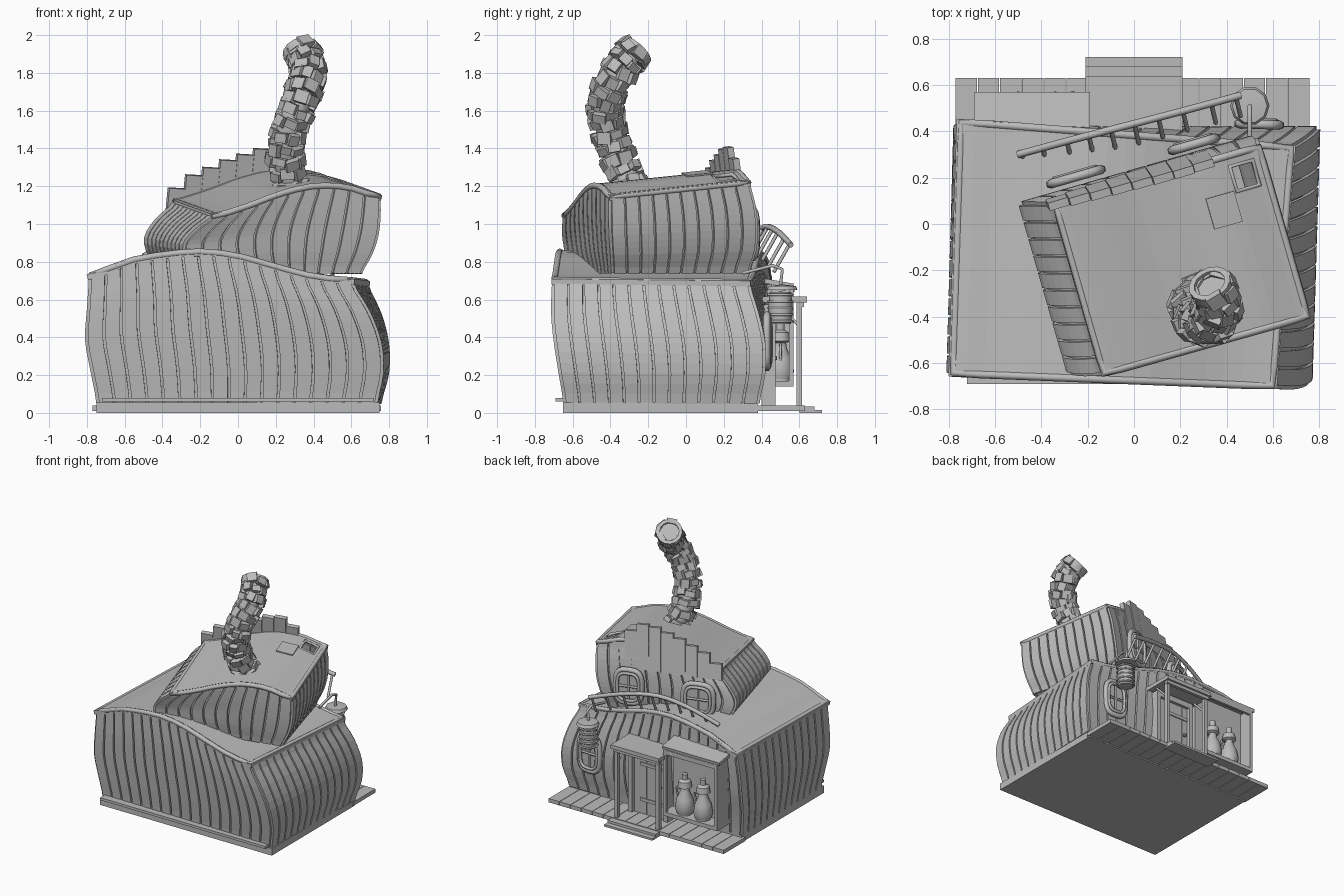
import bpy, bmesh, math, random
from math import sin, cos, pi, radians
from mathutils import Vector, Matrix

random.seed(4)
if "Cube" in bpy.data.objects:
    bpy.data.objects.remove(bpy.data.objects["Cube"])

grey = bpy.data.materials.new("plain_grey")
grey.use_nodes = True
grey.diffuse_color = (0.5, 0.5, 0.5, 1)
grey.node_tree.nodes["Principled BSDF"].inputs["Base Color"].default_value = grey.diffuse_color


# --- helpers -------------------------------------------------------------
def finish(name, bm, thick=0):
    mesh = bpy.data.meshes.new(name)
    bmesh.ops.recalc_face_normals(bm, faces=bm.faces)
    bm.to_mesh(mesh)
    bm.free()
    mesh.materials.append(grey)
    ob = bpy.data.objects.new(name, mesh)
    bpy.context.collection.objects.link(ob)
    if thick:
        mod = ob.modifiers.new("thickness", 'SOLIDIFY')
        mod.thickness, mod.offset = thick, 0
    return ob


def add_box(bm, matrix, size):
    bmesh.ops.create_cube(bm, size=1, matrix=matrix @ Matrix.Diagonal((*size, 1)))


def box(name, lo, hi, turn=Matrix()):
    lo, hi = Vector(lo), Vector(hi)
    bm = bmesh.new()
    add_box(bm, Matrix.Translation((lo + hi) / 2) @ turn, hi - lo)
    return finish(name, bm)


def spline(vals, t):
    """Smooth curve through evenly spaced values (numbers or vectors)."""
    n = len(vals) - 1
    i = max(0, min(int(t * n), n - 1))
    f = t * n - i
    a, b, c, d = vals[max(i - 1, 0)], vals[i], vals[i + 1], vals[min(i + 2, n)]
    return b + (c - a) * (f / 2) + (a * 2 - b * 5 + c * 4 - d) * (f * f / 2) + (b * 3 - a - c * 3 + d) * (f ** 3 / 2)


def add_sheet(bm, fn, a0, a1, b0, b1, na, nb, hole=()):
    rows = [[bm.verts.new(fn(a0 + (a1 - a0) * i / na, b0 + (b1 - b0) * j / nb))
             for j in range(nb + 1)] for i in range(na + 1)]
    for i in range(na):
        for j in range(nb):
            if (i, j) not in hole:
                bm.faces.new((rows[i][j], rows[i + 1][j], rows[i + 1][j + 1], rows[i][j + 1]))


def tube(name, pts, r, closed=False, res=1):
    cu = bpy.data.curves.new(name, 'CURVE')
    cu.dimensions, cu.bevel_depth, cu.bevel_resolution, cu.use_fill_caps = '3D', r, res, True
    sp = cu.splines.new('POLY')
    sp.points.add(len(pts) - 1)
    for p, q in zip(sp.points, pts):
        p.co = (*q, 1)
    sp.use_cyclic_u = closed
    cu.materials.append(grey)
    ob = bpy.data.objects.new(name, cu)
    bpy.context.collection.objects.link(ob)
    return ob


def lathe(name, profile, loc, n=16):
    def spin(a, b):
        r, z = profile[round(b)]
        return Vector((r * cos(a), r * sin(a), z)) + Vector(loc)
    bm = bmesh.new()
    add_sheet(bm, spin, 0, 2 * pi, 0, len(profile) - 1, n, len(profile) - 1)
    bmesh.ops.remove_doubles(bm, verts=bm.verts, dist=0.0005)
    ob = finish(name, bm)
    for p in ob.data.polygons:
        p.use_smooth = True
    ob.data.set_sharp_from_angle(angle=radians(40))
    return ob


def mix(a, b, t):
    return a + (b - a) * t


# --- crooked storeys -----------------------------------------------------
def storey(name, shape, heights, rise, floor, place, across, deep, hole=()):
    def at(u, v, w):
        lf, lb, rf, rb, fl, fr, bl, br = [spline(c, w) for c in shape]
        x = mix(mix(lf, lb, v), mix(rf, rb, v), u)
        y = mix(mix(fl, fr, u), mix(bl, br, u), v)
        return place @ Vector((x, y, mix(floor, spline(heights, u) + rise * v, w)))

    walls = {"front": (lambda s, w, e: at(s, e, w), across), "back": (lambda s, w, e: at(s, 1 - e, w), across),
             "left": (lambda s, w, e: at(1 - e, s, w), deep), "right": (lambda s, w, e: at(e, s, w), deep)}
    for side, (fn, count) in walls.items():
        bm = bmesh.new()
        for i in range(count):
            gap = 0.006 / (count * 0.085)
            add_sheet(bm, lambda s, w: fn(s, w, 0), i / count + gap, (i + 1) / count - gap, 0, 1, 1, 12)
        finish(f"{name}_{side}_planks", bm, 0.02)
        bm = bmesh.new()
        add_sheet(bm, lambda s, w: fn(s, w, 0.014), 0.014, 0.986, 0, 1, 14, 12)
        finish(f"{name}_{side}_core", bm, 0.004)
    bm = bmesh.new()
    add_sheet(bm, lambda u, v: at(u, v, 1), -0.012, 1.012, -0.012, 1.012, 18, 14, hole)
    finish(name + "_roof", bm, 0.03)
    # raised rim round the roof
    ring = [(i / 12, 0) for i in range(12)] + [(1, i / 12) for i in range(12)]
    ring += [(1 - u, 1 - v) for u, v in ring]
    tube(name + "_roof_rim", [at(u, v, 1.01) for u, v in ring], 0.018, True)
    return at


lower = [(-.74, -.77, -.80, -.79, -.78), (-.74, -.76, -.77, -.765, -.745),
         (.73, .76, .75, .69, .60), (.75, .79, .79, .75, .68),
         (-.62, -.635, -.645, -.65, -.645), (-.64, -.665, -.69, -.705, -.70),
         (.37, .39, .42, .435, .44), (.38, .41, .41, .375, .33)]
storey("lower", lower, (.72, .795, .83, .845, .82, .765, .715, .695), -0.01, 0.05, Matrix(), 17, 13)

left, right, back = (-.48, -.57, -.595, -.54, -.45), (.37, .42, .45, .46, .46), (.40, .425, .425, .41, .38)
front_left, front_right = (-.30, -.32, -.33, -.355, -.375), (-.34, -.36, -.375, -.38, -.38)
turn = Matrix.Rotation(radians(16), 4, 'Z')
place = Matrix.Translation((0.2, -0.16, 0)) @ turn
hatch = [(i, j) for i in (15, 16) for j in (11, 12)]
upper_at = storey("upper", [left, left, right, right, front_left, front_right, back, back],
                  (1.04, 1.09, 1.155, 1.195, 1.19, 1.14), 0.075, 0.74, place, 11, 10, hatch)
box("foundation", (-.75, -.65, 0), (.75, .38, .055))
box("front_sill", (-.72, -.69, .06), (.72, -.6, .08))

# stepped boards standing along the upper back edge
bm = bmesh.new()
for i, top in enumerate((1.19, 1.26, 1.30, 1.34, 1.37, 1.40, 1.41, 1.35, 1.26)):
    m = place @ Matrix.Translation((-.44 + 0.092 * i, .39, (top + 1.07) / 2)) @ Matrix.Rotation(radians(9), 4, 'X')
    add_box(bm, m @ Matrix.Rotation(radians(3), 4, 'Y'), (0.089, 0.035, top - 1.07))
finish("stepped_boards", bm)

# roof hatch rim and patch
tube("roof_hatch_rim", [upper_at(u, v, 1.02) for u, v in ((.842, .793), (.955, .793), (.955, .94), (.842, .94))], 0.012, True)
bm = bmesh.new()
bm.faces.new([bm.verts.new(upper_at(u, v, 1.045)) for u, v in ((.69, .62), (.83, .62), (.83, .8), (.69, .8))])
finish("roof_patch", bm, 0.008)

# --- chimney -------------------------------------------------------------
path = [Vector(p) for p in ((.315, -.27, 1.12), (.255, -.34, 1.31), (.27, -.41, 1.5),
                            (.335, -.42, 1.67), (.37, -.35, 1.82), (.325, -.255, 1.925))]


def frame(t):
    ahead = (spline(path, t + 0.01) - spline(path, t - 0.01)).normalized()
    return Matrix.Translation(spline(path, t)) @ Vector((0, 0, 1)).rotation_difference(ahead).to_matrix().to_4x4()


tube("chimney_core", [spline(path, i / 24) for i in range(24)], 0.068, res=3)
bm = bmesh.new()
for k in range(14):
    for j in range(8):
        m = frame((k + 0.5) / 14.6) @ Matrix.Rotation((j + k % 2 / 2) * pi / 4, 4, 'Z')
        m = m @ Matrix.Translation((0.069 + random.uniform(0, 0.018), 0, random.uniform(-.012, .012)))
        m = m @ Matrix.Rotation(random.uniform(-.2, .2), 4, 'X') @ Matrix.Rotation(random.uniform(-.2, .2), 4, 'Y')
        add_box(bm, m, (0.035, random.uniform(.05, .075), random.uniform(.04, .07)))
finish("chimney_bricks", bm)
cap = lathe("chimney_cap", [(.07, -.05), (.095, -.05), (.095, 0), (.07, 0), (.07, -.05)], (0, 0, 0), 14)
cap.matrix_world = frame(0.995)


# --- windows -------------------------------------------------------------
def window(name, loc, angle, w, h):
    m = Matrix.Translation(loc) @ Matrix.Rotation(angle, 4, 'Z')

    def loop(k, y):
        pts = []
        for i in range(20):
            c, s = cos(i * pi / 10), sin(i * pi / 10)
            pts.append(m @ Vector((math.copysign(abs(c) ** 0.6, c) * w * k, y, math.copysign(abs(s) ** 0.6, s) * h * k)))
        return pts
    tube(name + "_frame", loop(1, 0.02), 0.02, True)
    tube(name + "_inner_frame", loop(0.82, 0.035), 0.012, True)
    bm = bmesh.new()
    bm.faces.new([bm.verts.new(p) for p in loop(0.95, 0.01)])
    finish(name + "_pane", bm, 0.008)
    for a, b in (((-w, 0), (w, 0)), ((0, -h), (0, h))):
        tube(name + "_bar", [m @ Vector((a[0] * .85, .025, a[1] * .85)), m @ Vector((b[0] * .85, .025, b[1] * .85))], 0.009)


window("upper_window_a", (.265, .325, .95), radians(16), .1, .13)
window("upper_window_b", (-.245, .185, .93), radians(16), .115, .12)
window("lower_window", (.54, .41, .38), radians(-2), .09, .14)

# --- balcony railing -----------------------------------------------------
ends = [Vector(p) for p in ((.46, .555, .89), (.2, .485, .96), (-.05, .42, .985), (-.28, .36, .93), (-.5, .30, .83))]
tube("handrail", [spline(ends, i / 14) for i in range(15)], 0.016)
for i in range(10):
    p = spline(ends, (i + 0.3) / 9.6)
    tube("baluster", [p, p - Vector((-.02, .085, .15))], 0.01)

# --- porch ---------------------------------------------------------------
for i in range(16):
    x = -.77 + i * 0.0957
    box("deck_plank", (x, .36, .01), (x + .092, .63, .04))
box("porch_step_low", (-.21, .6, 0), (.21, .72, .016))
box("porch_step_high", (-.21, .6, .016), (.21, .68, .035))
box("porch_roof", (-.21, .38, .585), (.21, .64, .615))
box("porch_roof_fascia", (-.2, .6, .56), (.2, .625, .585))
for s in (-1, 1):
    box("porch_post", (s * .18 - .014, .585, .04), (s * .18 + .014, .615, .585))
    tube("porch_brace", [(s * .18, .6, .46), (s * .18, .48, .58)], 0.009)
    box("door_jamb", (s * .155 - .018, .4, .04), (s * .155 + .018, .475, .56))
box("door_lintel", (-.17, .4, .53), (.17, .475, .575))
for i in range(5):
    box("door_plank", (-.135 + i * .054, .42, .04), (-.083 + i * .054, .452, .53))
for z in (.14, .42):
    box("door_strap", (-.13, .45, z), (.08, .46, z + .025))
lathe("door_knob", [(0, -.015), (.014, -.008), (.014, .008), (0, .015)], (-.1, .468, .29), 8)

# --- display bay with jugs -------------------------------------------------
tilt = Matrix.Rotation(radians(-10), 4, 'X')
box("bay_roof", (-.69, .39, .675), (-.19, .57, .7), tilt)
box("bay_floor", (-.67, .39, .14), (-.2, .57, .17))
box("bay_back", (-.66, .43, .14), (-.21, .455, .68))
box("bay_side", (-.67, .42, .14), (-.65, .545, .67))
for x in (-.67, -.225):
    box("bay_post", (x, .545, .14), (x + .025, .57, .665))
box("bay_header", (-.67, .55, .625), (-.2, .57, .66))
tube("bay_brace", [(-.23, .45, .62), (-.27, .57, .65)], 0.012)
jug = [(0, 0), (.06, 0), (.072, .04), (.06, .11), (.035, .16), (.03, .19), (.052, .2), (.045, .245),
       (.022, .26), (.022, .3), (0, .3)]
for x in (-.34, -.5):
    lathe("jug", jug, (x, .5, .18))
    tube("jug_handle", [(x + .03, .5, .36), (x + .075, .5, .35), (x + .055, .5, .28)], 0.008)
    lathe("jug_stand", [(0, 0), (.055, 0), (.055, .02), (0, .02)], (x, .5, .165), 12)

# --- hanging barrel --------------------------------------------------------
lathe("barrel", [(0, .47), (.055, .47), (.066, .55), (.057, .64), (0, .64)], (.5, .5, 0), 12)
for z in (.485, .52, .555, .59, .625):
    tube("barrel_hoop", [(.5 + .064 * cos(i * pi / 8), .5 + .064 * sin(i * pi / 8), z) for i in range(16)], 0.007, True)
lathe("barrel_lid", [(0, .65), (.085, .65), (.075, .672), (0, .68)], (.5, .51, 0), 10)
tube("barrel_hook", [(.5, .5, .67), (.5, .51, .76), (.5, .46, .78), (.5, .3, .74)], 0.01)
